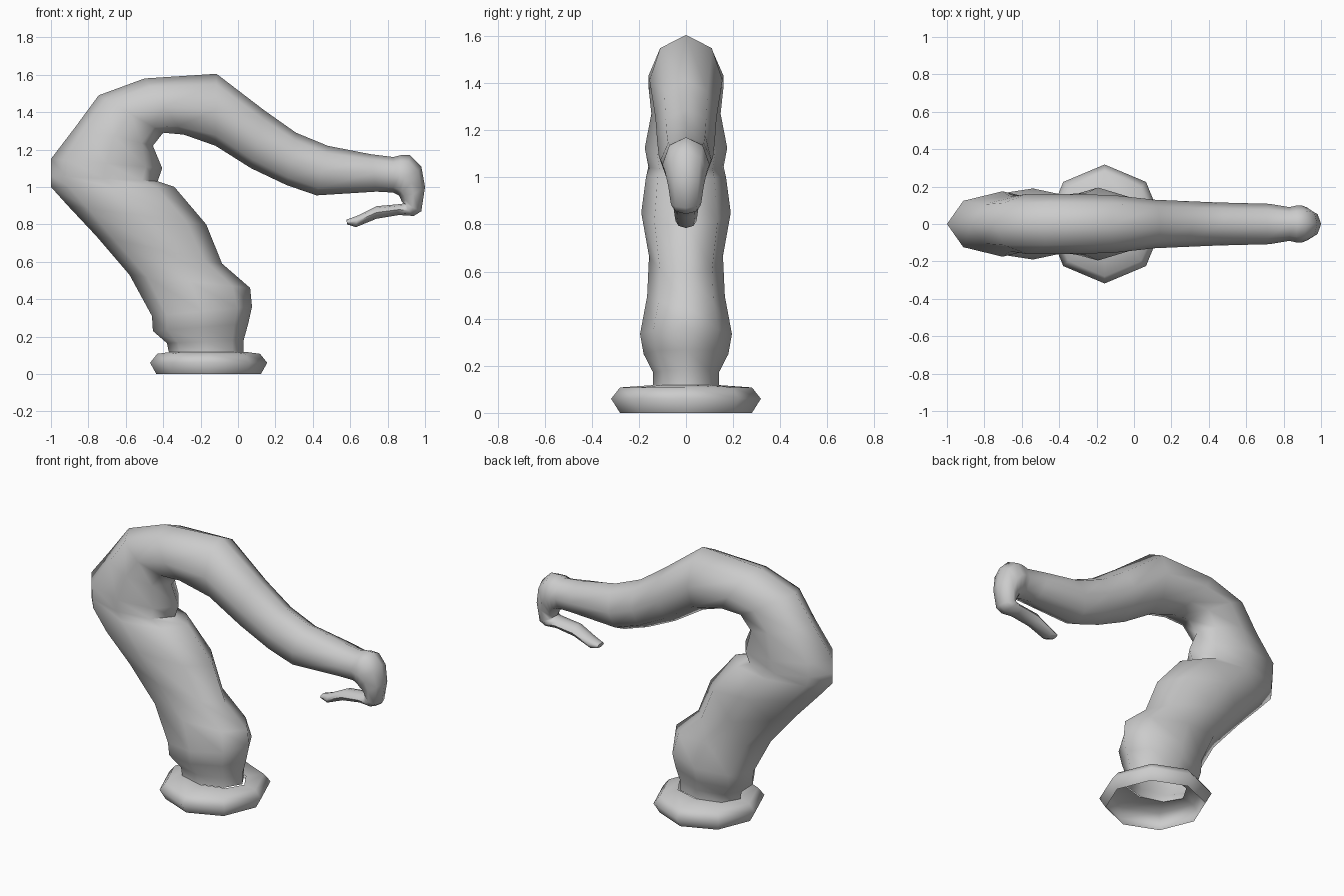
import bpy, bmesh, math
from mathutils import Vector

SIDES = 8
grey = bpy.data.materials.new("light_grey")
grey.diffuse_color = (0.6, 0.6, 0.6, 1)


def loft(name, rings, cap_end):
    """Skin octagonal rings given as (x1, z1, x2, z2, half_width)."""
    bm = bmesh.new()
    loops = []
    for x1, z1, x2, z2, w in rings:
        a, b = Vector((x1, 0, z1)), Vector((x2, 0, z2))
        mid, half = (a + b) / 2, (a - b) / 2
        loop = []
        for i in range(SIDES):
            t = math.tau * i / SIDES
            loop.append(bm.verts.new(mid + half * math.cos(t) + Vector((0, w * math.sin(t), 0))))
        loops.append(loop)
    for lo, hi in zip(loops, loops[1:]):
        for i in range(SIDES):
            j = (i + 1) % SIDES
            bm.faces.new((lo[i], hi[i], hi[j], lo[j]))
    if cap_end:
        bm.faces.new(loops[-1])
    bmesh.ops.recalc_face_normals(bm, faces=bm.faces)
    mesh = bpy.data.meshes.new(name)
    bm.to_mesh(mesh)
    bm.free()
    mesh.materials.append(grey)
    obj = bpy.data.objects.new(name, mesh)
    bpy.context.collection.objects.link(obj)
    bpy.context.view_layer.objects.active = obj
    obj.select_set(True)
    bpy.ops.object.shade_smooth_by_angle(angle=math.radians(70))
    obj.select_set(False)
    return obj


# Base: hollow octagonal foot, open underneath, closing in to the neck
CX = -0.157
foot = [(0.28, 0.28, 0.0), (0.313, 0.318, 0.06), (0.275, 0.28, 0.108), (0.2, 0.14, 0.118)]
loft("base", [(CX - rx, z, CX + rx, z, ry) for rx, ry, z in foot], False)

# Arm: neck, upper arm, bent elbow, forearm, wrist and curled hand
arm = [
    # neck and upper arm
    (-.37, .118, .03, .118, .14), (-.38, .165, .03, .18, .14),
    (-.455, .23, .055, .27, .18), (-.46, .31, .075, .36, .195),
    (-.58, .53, .065, .46, .165), (-.76, .74, -.085, .59, .157),
    (-.91, .90, -.17, .80, .19),
    # elbow with its inner crease
    (-1.0, 1.0, -.34, 1.0, .17), (-1.0, 1.06, -.43, 1.03, .16),
    (-1.0, 1.15, -.405, 1.10, .175), (-.87, 1.32, -.455, 1.22, .147),
    (-.745, 1.49, -.40, 1.29, .16),
    # forearm
    (-.5, 1.58, -.29, 1.28, .16), (-.115, 1.605, -.12, 1.22, .155),
    (.14, 1.41, .07, 1.10, .13), (.31, 1.29, .26, 1.01, .122),
    (.48, 1.22, .42, .955, .115), (.71, 1.175, .74, .975, .108),
    # wrist and back of hand
    (.83, 1.16, .83, .97, .09), (.87, 1.17, .86, .955, .098),
    (.92, 1.17, .868, .94, .1), (.98, 1.11, .872, .93, .088),
    (1.0, 1.0, .877, .92, .075), (.98, .87, .887, .912, .065),
    # fingers
    (.94, .845, .875, .91, .06), (.86, .85, .85, .907, .055),
    (.74, .83, .74, .897, .052), (.63, .785, .64, .847, .045),
    (.583, .80, .58, .825, .03),
]
loft("arm", arm, True)
